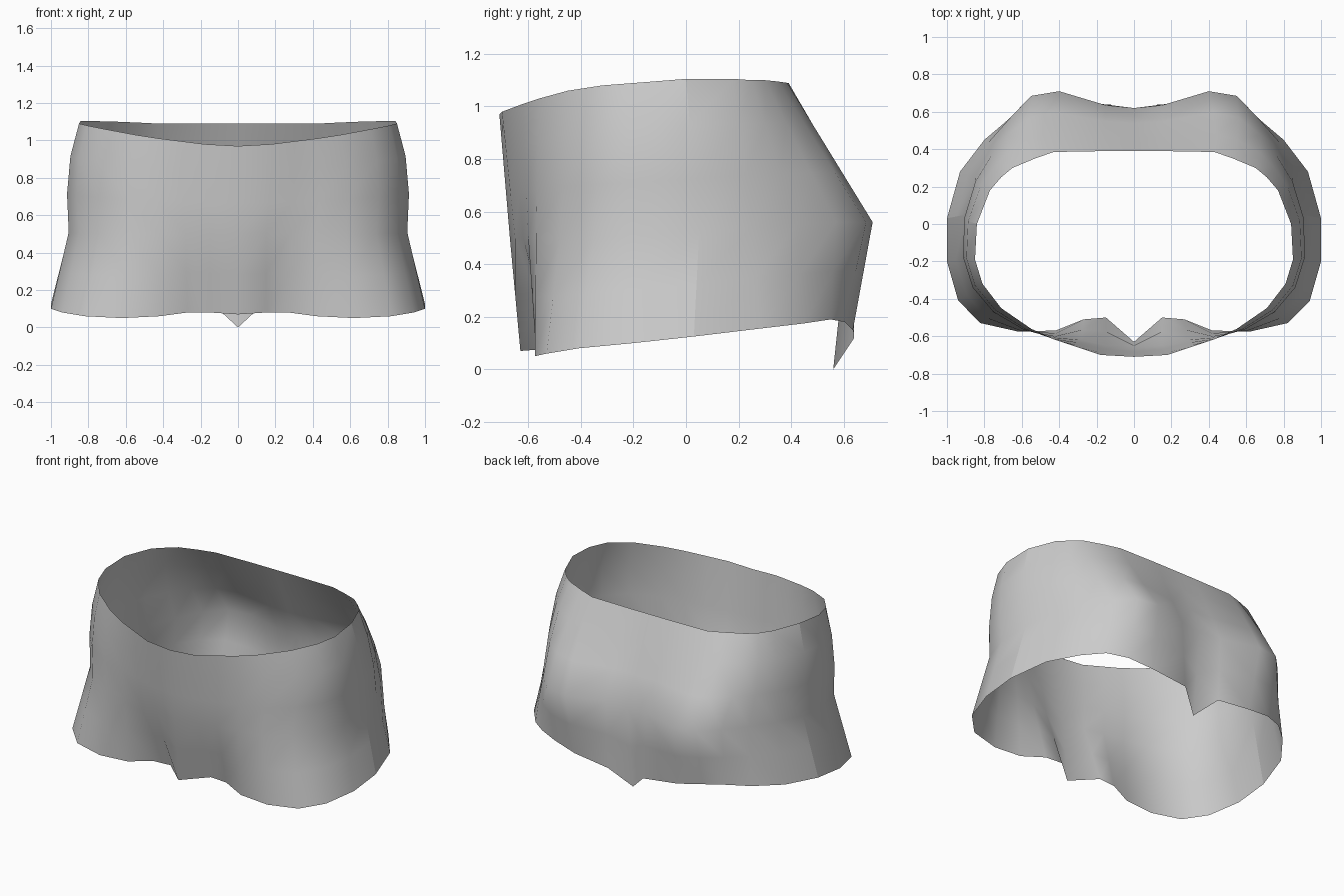
import bpy, bmesh, math

if "Cube" in bpy.data.objects:
    bpy.data.objects.remove(bpy.data.objects["Cube"])

# Half rings, front centre round to back centre (x, y, z)
hem = [(0, -.63, .07), (.15, -.5, .08), (.27, -.51, .08), (.42, -.57, .06),
       (.62, -.575, .05), (.82, -.53, .06), (.94, -.41, .08), (1, -.2, .1),
       (1, .03, .125), (.93, .28, .155), (.8, .45, .175), (.68, .55, .19),
       (.55, .605, .18), (.38, .635, .15), (.13, .64, .12), (0, .56, 0)]
hips = [(0, -.67, .5), (.15, -.65, .5), (.28, -.62, .5), (.42, -.6, .5),
        (.58, -.57, .5), (.74, -.48, .5), (.85, -.35, .5), (.905, -.17, .51),
        (.9, .05, .52), (.85, .25, .54), (.76, .42, .55), (.66, .57, .56),
        (.55, .685, .56), (.4, .71, .56), (.15, .635, .56), (0, .62, .56)]
waist = [(0, -.71, .97), (.18, -.7, .98), (.3, -.66, .995), (.42, -.62, 1.01),
         (.55, -.56, 1.03), (.71, -.45, 1.06), (.81, -.32, 1.08), (.85, -.19, 1.09),
         (.84, 0, 1.105), (.77, .18, 1.105), (.71, .25, 1.1), (.65, .3, 1.1),
         (.53, .35, 1.095), (.43, .385, 1.09), (.15, .39, 1.09), (0, .39, 1.09)]


def blend(a, b, t, bulge=0.0):
    """Ring between two rings, widened sideways by bulge."""
    out = []
    for p, q in zip(a, b):
        x, y, z = (u + (v - u) * t for u, v in zip(p, q))
        out.append((x * (1 + bulge), y, z))
    return out


rings = [hem, blend(hem, hips, .5), hips, blend(hips, waist, .35, .032),
         blend(hips, waist, .7, .034), waist]

# Loft the half rings, then mirror them into the full garment
bm = bmesh.new()
grid = [[bm.verts.new(p) for p in ring] for ring in rings]
for low, high in zip(grid, grid[1:]):
    for i in range(len(low) - 1):
        bm.faces.new((low[i], low[i + 1], high[i + 1], high[i]))
geom = bm.verts[:] + bm.edges[:] + bm.faces[:]
bmesh.ops.mirror(bm, geom=geom, axis='X', merge_dist=.001)
bmesh.ops.remove_doubles(bm, verts=bm.verts[:], dist=.001)
bmesh.ops.recalc_face_normals(bm, faces=bm.faces[:])

for f in bm.faces:
    f.smooth = True
# Side seams stay crisp
seam = {(round(r[8][0], 3), round(r[8][1], 3)) for r in rings}
for e in bm.edges:
    if all((round(abs(v.co.x), 3), round(v.co.y, 3)) in seam for v in e.verts):
        e.smooth = False

mesh = bpy.data.meshes.new("shorts_shell")
bm.to_mesh(mesh)
bm.free()
shell = bpy.data.objects.new("shorts_shell", mesh)
bpy.context.collection.objects.link(shell)
